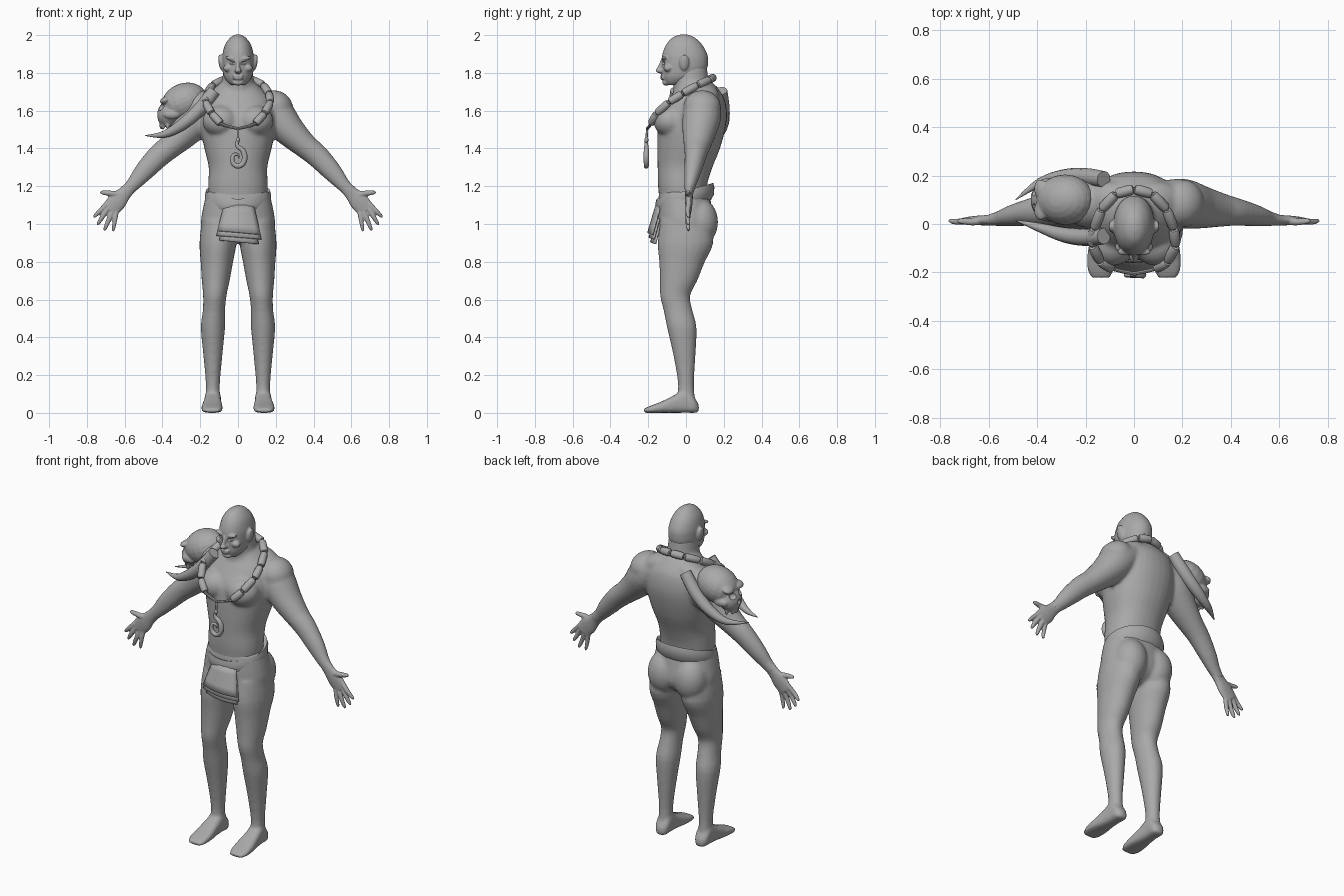
import bpy, bmesh, math
from mathutils import Vector, Matrix

if "Cube" in bpy.data.objects:
    bpy.data.objects.remove(bpy.data.objects["Cube"])

grey = bpy.data.materials.new("plain_grey")
grey.diffuse_color = (0.4, 0.4, 0.4, 1)
grey.use_nodes = True
grey.node_tree.nodes["Principled BSDF"].inputs["Base Color"].default_value = grey.diffuse_color


def smooth_path(rows, steps):
    """Catmull-Rom interpolation of rows of numbers."""
    out = []
    for i in range(len(rows) - 1):
        p0, p1, p2 = rows[max(i - 1, 0)], rows[i], rows[i + 1]
        p3 = rows[min(i + 2, len(rows) - 1)]
        for k in range(steps):
            t = k / steps
            out.append([0.5 * (2 * b + (c - a) * t + (2 * a - 5 * b + 4 * c - d) * t * t
                               + (3 * b - a - 3 * c + d) * t ** 3)
                        for a, b, c, d in zip(p0, p1, p2, p3)])
    return out + [list(rows[-1])]


def loft(bm, rows, normal=None, ref=(0, 1, 0), seg=20, power=2.0, steps=3):
    """Skin elliptical sections (x, y, z, half width, half depth along ref)."""
    rows = smooth_path(rows, steps)
    cen = [Vector(r[:3]) for r in rows]
    ref, rings = Vector(ref), []
    for i, r in enumerate(rows):
        t = Vector(normal) if normal else cen[min(i + 1, len(cen) - 1)] - cen[max(i - 1, 0)]
        u = t.cross(ref).normalized()
        v = u.cross(t).normalized()
        a, b = max(r[3], 0.001), max(r[4], 0.001)
        ring = []
        for k in range(seg):
            c, s = math.cos(math.tau * k / seg), math.sin(math.tau * k / seg)
            e = 2 / power
            ring.append(bm.verts.new(cen[i] + u * a * math.copysign(abs(c) ** e, c)
                                     + v * b * math.copysign(abs(s) ** e, s)))
        rings.append(ring)
    faces = [bm.faces.new(rings[0]), bm.faces.new(rings[-1][::-1])]
    for p, q in zip(rings, rings[1:]):
        for k in range(seg):
            faces.append(bm.faces.new((p[k], q[k], q[(k + 1) % seg], p[(k + 1) % seg])))
    bmesh.ops.recalc_face_normals(bm, faces=faces)


def stack(bm, rows, cx=0, power=2.2):
    """Horizontal sections (z, half width, front y, back y)."""
    loft(bm, [(cx, (f + b) / 2, z, w, (b - f) / 2) for z, w, f, b in rows],
         normal=(0, 0, 1), power=power, seg=32)


def ball(bm, c, r, turn=0):
    m = Matrix.Translation(c) @ Matrix.Rotation(turn, 4, 'Y') @ Matrix.Diagonal((*r, 1))
    bmesh.ops.create_uvsphere(bm, u_segments=20, v_segments=12, radius=1, matrix=m)


def to_object(bm, name):
    me = bpy.data.meshes.new(name)
    bm.to_mesh(me)
    bm.free()
    ob = bpy.data.objects.new(name, me)
    bpy.context.collection.objects.link(ob)
    return ob


def bake(ob):
    dg = bpy.context.evaluated_depsgraph_get()
    me = bpy.data.meshes.new_from_object(ob.evaluated_get(dg))
    ob.modifiers.clear()
    ob.data = me


def finish(bm, name, voxel=0, relax=4, cut=None, angle=40):
    """Make the object; with a voxel size the pieces fuse into one skin."""
    ob = to_object(bm, name)
    if voxel:
        m = ob.modifiers.new("fuse", 'REMESH')
        m.mode, m.voxel_size = 'VOXEL', voxel
        bake(ob)
        if cut:
            tool = to_object(cut, "cutter")
            tool.hide_render = True
            m = ob.modifiers.new("cut", 'BOOLEAN')
            m.operation, m.object = 'DIFFERENCE', tool
            bake(ob)
            bpy.data.objects.remove(tool)
        m = ob.modifiers.new("relax", 'SMOOTH')
        m.factor, m.iterations = 0.5, relax
        bake(ob)
    ob.data.materials.clear()
    ob.data.materials.append(grey)
    bpy.ops.object.select_all(action='DESELECT')
    ob.select_set(True)
    bpy.context.view_layer.objects.active = ob
    bpy.ops.object.shade_smooth_by_angle(angle=math.radians(angle))
    return ob


# Torso with chest, neck, shoulders and arms
bm = bmesh.new()
stack(bm, [(1.08, .15, -.135, .10), (1.2, .158, -.148, .11), (1.3, .155, -.15, .14),
           (1.4, .178, -.152, .18), (1.5, .198, -.15, .207), (1.58, .20, -.135, .217),
           (1.66, .18, -.09, .205), (1.71, .135, -.06, .175), (1.75, .09, -.05, .14)])
stack(bm, [(1.62, .11, -.09, .14), (1.70, .092, -.068, .14), (1.76, .084, -.07, .12),
           (1.84, .075, -.06, .11)], power=2)
for s in (-1, 1):
    ball(bm, (s * .09, -.08, 1.545), (.098, .093, .085))
    ball(bm, (s * .20, .085, 1.62), (.095, .10, .085), s * .6)
    ball(bm, (s * .10, .10, 1.68), (.11, .075, .055), s * .35)
    loft(bm, [(s * x, y, z, a, b) for x, y, z, a, b in (
        (.12, .09, 1.64, .08, .09), (.20, .085, 1.575, .10, .103), (.275, .07, 1.49, .083, .09),
        (.36, .058, 1.41, .066, .07), (.42, .05, 1.36, .062, .058), (.50, .035, 1.275, .052, .045),
        (.555, .022, 1.21, .038, .032), (.595, .018, 1.17, .033, .024))])
finish(bm, "torso_and_arms", 0.01, 5)

# Hands: palm, four fingers and a thumb
for s, side in ((-1, "right"), (1, "left")):
    bm = bmesh.new()
    loft(bm, [(s * .565, .02, 1.2, .034, .028), (s * .60, .016, 1.163, .037, .022),
              (s * .64, .015, 1.12, .05, .02), (s * .68, .015, 1.075, .045, .015)])
    for x0, z0, x1, z1, r in ((.642, 1.075, .662, .96, .011), (.662, 1.075, .708, .965, .012),
                              (.685, 1.09, .745, .995, .012), (.69, 1.11, .765, 1.035, .012),
                              (.61, 1.155, .73, 1.168, .014)):
        loft(bm, [(s * (x0 + (x1 - x0) * t), .015 - .006 * math.sin(3 * t), z0 + (z1 - z0) * t,
                   r * k, r * k) for t, k in ((0, 1.2), (.5, 1.1), (.9, .8), (1, .3))], seg=10)
    finish(bm, side + "_hand", 0.005, 2)

# Pelvis and legs
bm = bmesh.new()
stack(bm, [(1.17, .165, -.142, .12), (1.1, .182, -.15, .135), (1.0, .197, -.15, .15),
           (.94, .17, -.13, .12), (.90, .09, -.07, .06)])
for s in (-1, 1):
    ball(bm, (s * .088, .075, 1.01), (.095, .095, .125))
    for rows in ([(1.02, .093, -.135, .13), (.9, .098, -.15, .145), (.8, .086, -.142, .10),
                  (.7, .074, -.138, .06), (.62, .062, -.137, .022), (.54, .059, -.118, .035),
                  (.45, .064, -.10, .056), (.3, .05, -.066, .05), (.15, .037, -.042, .042),
                  (.06, .04, -.05, .05)],):
        loft(bm, [(s * (.133 - .03 * max(0, (z - .45) / .5)), (f + b) / 2, z, w, (b - f) / 2)
                  for z, w, f, b in rows], normal=(0, 0, 1), seg=24)
    # foot
    loft(bm, [(s * x, y, h / 2, w, h / 2) for y, x, w, h in (
        (.068, .132, .018, .045), (.045, .132, .04, .08), (0, .133, .043, .125),
        (-.06, .135, .047, .095), (-.13, .137, .056, .06), (-.19, .138, .054, .037),
        (-.223, .138, .038, .022))], normal=(0, -1, 0), ref=(0, 0, 1), power=3)
finish(bm, "pelvis_and_legs", 0.01, 4)

# Waistband that dips toward the front
bm = bmesh.new()
rings = []
for grow, dz in ((-.02, .0), (.0, .012), (.006, -.012), (.004, -.05), (-.012, -.075)):
    ring = []
    for k in range(40):
        a = math.tau * k / 40
        x, y = (.17 + grow) * math.cos(a), -.006 + (.15 + grow) * math.sin(a)
        ring.append(bm.verts.new((x, y, 1.165 + y * .28 + dz)))
    rings.append(ring)
for p, q in zip(rings, rings[1:]):
    for k in range(40):
        bm.faces.new((p[k], q[k], q[(k + 1) % 40], p[(k + 1) % 40]))
bmesh.ops.recalc_face_normals(bm, faces=bm.faces)
finish(bm, "waistband")

# Layered loincloth
for i, (z0, z1, w0, w1, y0, y1) in enumerate(((1.10, .955, .08, .115, -.162, -.205),
                                              (1.03, .93, .09, .12, -.168, -.198),
                                              (1.0, .905, .085, .105, -.162, -.19))):
    bm = bmesh.new()
    grid = []
    for r in range(5):
        t = r / 4
        w = w0 + (w1 - w0) * t
        grid.append([bm.verts.new((.005 + w * u / 4, y0 + (y1 - y0) * t + .025 * (u / 4) ** 2,
                                   z0 + (z1 - z0) * t - .01 * t * u / 4)) for u in range(-4, 5)])
    for p, q in zip(grid, grid[1:]):
        for k in range(8):
            bm.faces.new((p[k], q[k], q[k + 1], p[k + 1]))
    ob = finish(bm, "loincloth_layer_%d" % (i + 1))
    ob.modifiers.new("thickness", 'SOLIDIFY').thickness = 0.008

# Head with carved eye sockets
bm, cut = bmesh.new(), bmesh.new()
stack(bm, [(2.003, .012, -.03, .005), (1.988, .04, -.07, .045), (1.95, .068, -.105, .085),
           (1.90, .082, -.125, .112), (1.86, .085, -.128, .117), (1.82, .083, -.126, .11),
           (1.78, .074, -.124, .07), (1.752, .056, -.115, .02), (1.735, .036, -.10, -.03)], power=2.1)
ball(bm, (0, -.137, 1.812), (.019, .024, .014))
loft(bm, [(0, -.12, 1.87, .010, .012), (0, -.132, 1.84, .010, .014), (0, -.14, 1.815, .013, .018)], seg=10)
ball(bm, (0, -.126, 1.783), (.032, .010, .006))
ball(bm, (0, -.124, 1.770), (.028, .011, .007))
ball(bm, (0, -.105, 1.748), (.03, .02, .015))
for s in (-1, 1):
    ball(bm, (s * .036, -.114, 1.876), (.034, .016, .010), s * -.2)
    ball(bm, (s * .052, -.095, 1.825), (.026, .024, .02))
    ball(bm, (s * .09, -.01, 1.855), (.013, .026, .044), s * .15)
    ball(cut, (s * .036, -.132, 1.852), (.022, .024, .011))
finish(bm, "head", 0.005, 2, cut)
bm = bmesh.new()
for s in (-1, 1):
    ball(bm, (s * .035, -.102, 1.852), (.014, .013, .010))
finish(bm, "eyes")

# Skull shoulder guard, facing outward
bm, cut = bmesh.new(), bmesh.new()
ball(bm, (-.285, .10, 1.645), (.125, .105, .10), -.4)
ball(bm, (-.365, .10, 1.585), (.062, .075, .075), .3)
for s in (-1, 1):
    ball(bm, (-.385, .10 + s * .045, 1.655), (.03, .04, .018), -.4)
    ball(bm, (-.35, .10 + s * .07, 1.58), (.045, .02, .025))
    ball(cut, (-.425, .10 + s * .042, 1.622), (.035, .028, .023))
ball(cut, (-.435, .10, 1.575), (.02, .014, .02))
for k in range(-2, 3):
    ball(bm, (-.405 + .008 * k * k, .10 + .022 * k, 1.525), (.011, .011, .026))
finish(bm, "skull_shoulder_guard", 0.006, 2, cut)

# Curved tusks on either side of the skull
for name, y in (("front_tusk", (-.05, -.055, -.045, -.015, .015)),
                ("rear_tusk", (.185, .195, .195, .17, .10))):
    bm = bmesh.new()
    loft(bm, [(x, yy, z, r, r) for yy, (x, z, r) in zip(y, (
        (-.125, 1.705, .034), (-.20, 1.61, .036), (-.29, 1.53, .031),
        (-.39, 1.475, .019), (-.49, 1.468, .002)))], seg=12, steps=4)
    finish(bm, name, angle=50)

# Necklace: cord with long beads
half = [(0, .145, 1.775), (.075, .125, 1.765), (.135, .06, 1.735), (.165, -.02, 1.69),
        (.172, -.09, 1.645), (.14, -.155, 1.585), (.09, -.185, 1.53), (0, -.205, 1.505)]
cord, beads = bmesh.new(), bmesh.new()
for s in (-1, 1):
    pts = [Vector((s * x, y, z)) for x, y, z in half]
    loft(cord, [(*p, .008, .008) for p in pts], ref=(0, 0, 1), seg=8)
    for p, q in zip(pts[:-2], pts[1:-1]):
        loft(beads, [(*p.lerp(q, t), r, r) for t, r in ((.03, .014), (.15, .021), (.85, .021), (.97, .014))],
             ref=(0, 0, 1), seg=12, steps=2)
finish(cord, "necklace_cord")
finish(beads, "necklace_beads")

# Hook pendant
bm = bmesh.new()
loft(bm, [(0, -.205, 1.51, .006, .006), (0, -.21, 1.44, .006, .006)], seg=8)
ball(bm, (0, -.21, 1.445), (.011, .011, .014))
loft(bm, [(x, -.21, z, r, r) for x, z, r in (
    (0, 1.45, .008), (-.005, 1.415, .011), (.025, 1.39, .014), (.036, 1.35, .015), (.022, 1.315, .014),
    (-.008, 1.307, .013), (-.03, 1.33, .012), (-.024, 1.365, .010), (0, 1.367, .007), (.006, 1.347, .003))], seg=10)
finish(bm, "hook_pendant", angle=60)
